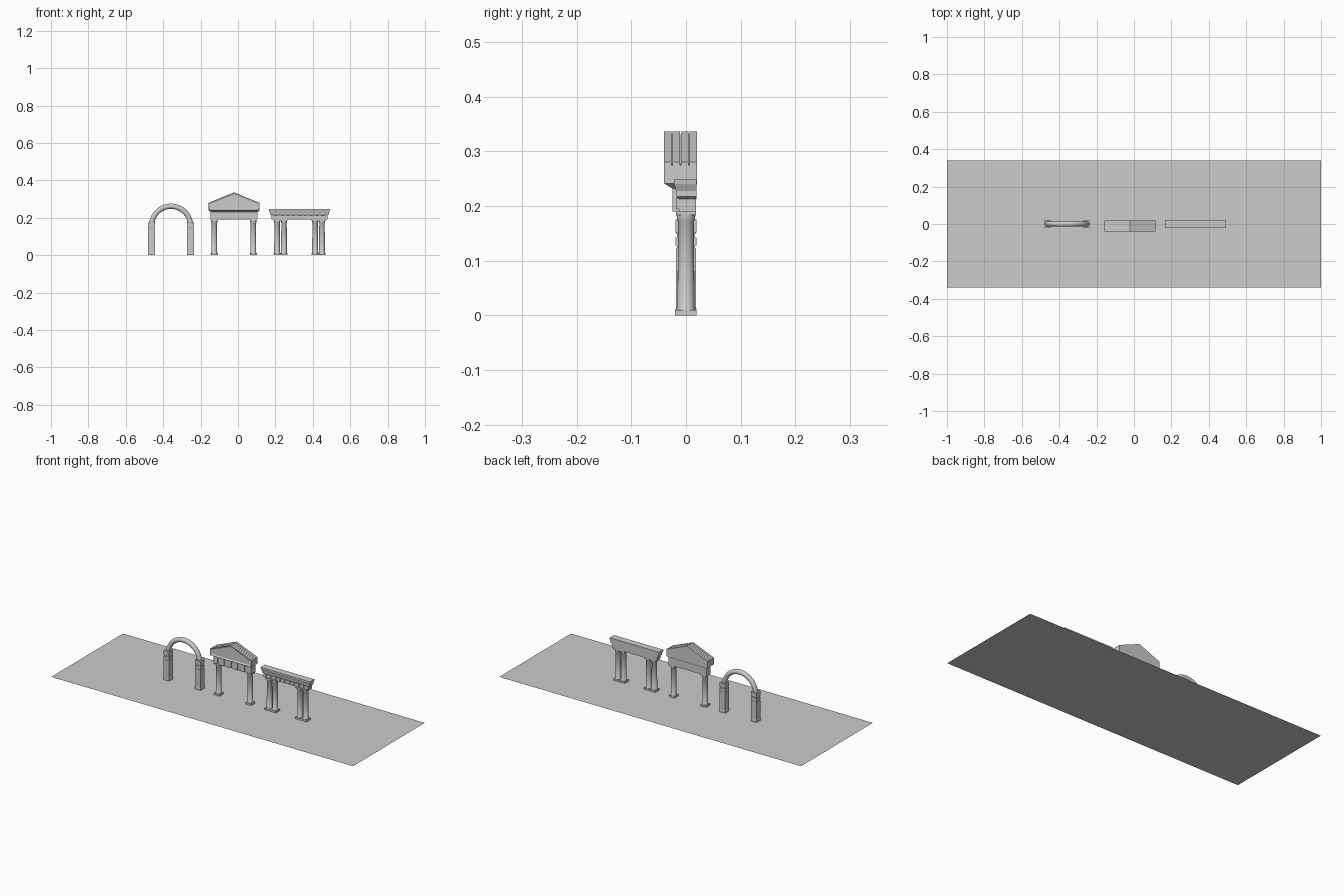
import bpy, bmesh, math

if "Cube" in bpy.data.objects:
    bpy.data.objects.remove(bpy.data.objects["Cube"])


def finish(name, bm, smooth=False):
    bmesh.ops.recalc_face_normals(bm, faces=bm.faces[:])
    me = bpy.data.meshes.new(name)
    bm.to_mesh(me)
    bm.free()
    ob = bpy.data.objects.new(name, me)
    bpy.context.collection.objects.link(ob)
    if smooth:
        bpy.ops.object.select_all(action='DESELECT')
        ob.select_set(True)
        bpy.context.view_layer.objects.active = ob
        bpy.ops.object.shade_smooth_by_angle(angle=math.radians(35))
    return ob


def loft(name, rings, smooth=False, closed_ends=True):
    """Skin a list of rings, each with the same number of points."""
    bm = bmesh.new()
    vs = [[bm.verts.new(p) for p in r] for r in rings]
    n = len(vs[0])
    for a, b in zip(vs, vs[1:]):
        for i in range(n):
            bm.faces.new((a[i], a[(i + 1) % n], b[(i + 1) % n], b[i]))
    if closed_ends:
        bm.faces.new(vs[0])
        bm.faces.new(vs[-1])
    return finish(name, bm, smooth)


def rect(x0, x1, y0, y1, z):
    return [(x0, y0, z), (x1, y0, z), (x1, y1, z), (x0, y1, z)]


def box(name, x0, x1, y0, y1, z0, z1):
    return loft(name, [rect(x0, x1, y0, y1, z0), rect(x0, x1, y0, y1, z1)])


def prism(name, pts, y0, y1):
    return loft(name, [[(x, y, z) for x, z in pts] for y in (y0, y1)])


def lathe(name, cx, profile, n=20):
    return loft(name, [[(cx + r * math.cos(2 * math.pi * i / n),
                         r * math.sin(2 * math.pi * i / n), z) for i in range(n)]
                       for r, z in profile], True)


# ground sheet
bm = bmesh.new()
bm.faces.new([bm.verts.new(p) for p in rect(-1, 1, -0.34, 0.34, 0)])
finish("ground_sheet", bm)


# round columns with square plinth and cap
def column(name, cx):
    lathe(name + "_shaft", cx, [(0.0175, 0.009), (0.0175, 0.013), (0.0155, 0.016),
                                (0.0145, 0.172), (0.0165, 0.175), (0.0165, 0.179),
                                (0.018, 0.186)])
    box(name + "_plinth", cx - 0.019, cx + 0.019, -0.02, 0.019, 0, 0.01)
    box(name + "_cap", cx - 0.018, cx + 0.018, -0.018, 0.018, 0.183, 0.191)


# arch: square piers with grooved necks
AX = -0.358
for side, s in (("left", -1), ("right", 1)):
    cx = AX + s * 0.1045
    steps = [(0.019, 0), (0.019, 0.012), (0.018, 0.014), (0.018, 0.122),
             (0.0165, 0.122), (0.0165, 0.128), (0.019, 0.128), (0.019, 0.142),
             (0.0165, 0.142), (0.0165, 0.148), (0.019, 0.152), (0.019, 0.175)]
    loft("arch_pier_" + side, [rect(cx - h, cx + h, -h, h, z) for h, z in steps])

# arch: half ring tube
rings = []
for k in range(25):
    t = math.pi * k / 24
    ring = []
    for i in range(14):
        a = 2 * math.pi * i / 14
        r = 0.104 + 0.014 * math.cos(a)
        ring.append((AX + r * math.cos(t), 0.014 * math.sin(a), 0.158 + r * math.sin(t)))
    rings.append(ring)
loft("arch_ring", rings, True)

# temple front: columns and frieze
TX = -0.021
column("temple_column_left", -0.127)
column("temple_column_right", 0.082)
box("temple_beam", TX - 0.126, TX + 0.126, -0.02, 0.018, 0.19, 0.24)
for i in range(6):
    c = TX - 0.112 + i * 0.0448
    box("frieze_block_%d" % i, c - 0.013, c + 0.013, -0.025, -0.019, 0.19, 0.232)

# temple front: gable body, overhanging cornice and roof strips
loft("gable_bed", [rect(TX - 0.126, TX + 0.126, -0.025, 0.018, 0.232),
                   rect(TX - 0.137, TX + 0.137, -0.04, 0.02, 0.241)])


def gable(top, eave):
    return [(TX - 0.137, 0.241), (TX + 0.137, 0.241), (TX + 0.137, eave),
            (TX, top), (TX - 0.137, eave)]


prism("gable_body", gable(0.331, 0.274), -0.033, 0.019)
for i in range(4):
    y0 = -0.04 + i * 0.0155
    strip = prism("roof_strip_%d" % i, gable(0.336, 0.28), y0, y0 + 0.0135)
    if i == 0:
        bm = bmesh.new()
        bm.from_mesh(strip.data)
        front = [f for f in bm.faces if f.normal.y < -0.9]
        bmesh.ops.inset_region(bm, faces=front, thickness=0.011, depth=-0.005)
        bm.to_mesh(strip.data)
        bm.free()

# double-column portal
for i, c in enumerate((0.209, 0.246, 0.412, 0.449)):
    column("portal_column_%d" % i, c)
PX = 0.329
box("portal_beam", PX - 0.149, PX + 0.149, -0.013, 0.018, 0.19, 0.216)
for i in range(10):
    c = PX - 0.1395 + i * 0.031
    box("portal_block_%d" % i, c - 0.0085, c + 0.0085, -0.018, -0.012, 0.194, 0.215)
cornice = [(0.149, -0.014, 0.213), (0.157, -0.017, 0.217), (0.157, -0.018, 0.227),
           (0.163, -0.022, 0.24), (0.164, -0.022, 0.248)]
loft("portal_cornice", [rect(PX - w, PX + w, y, 0.019, z) for w, y, z in cornice])
